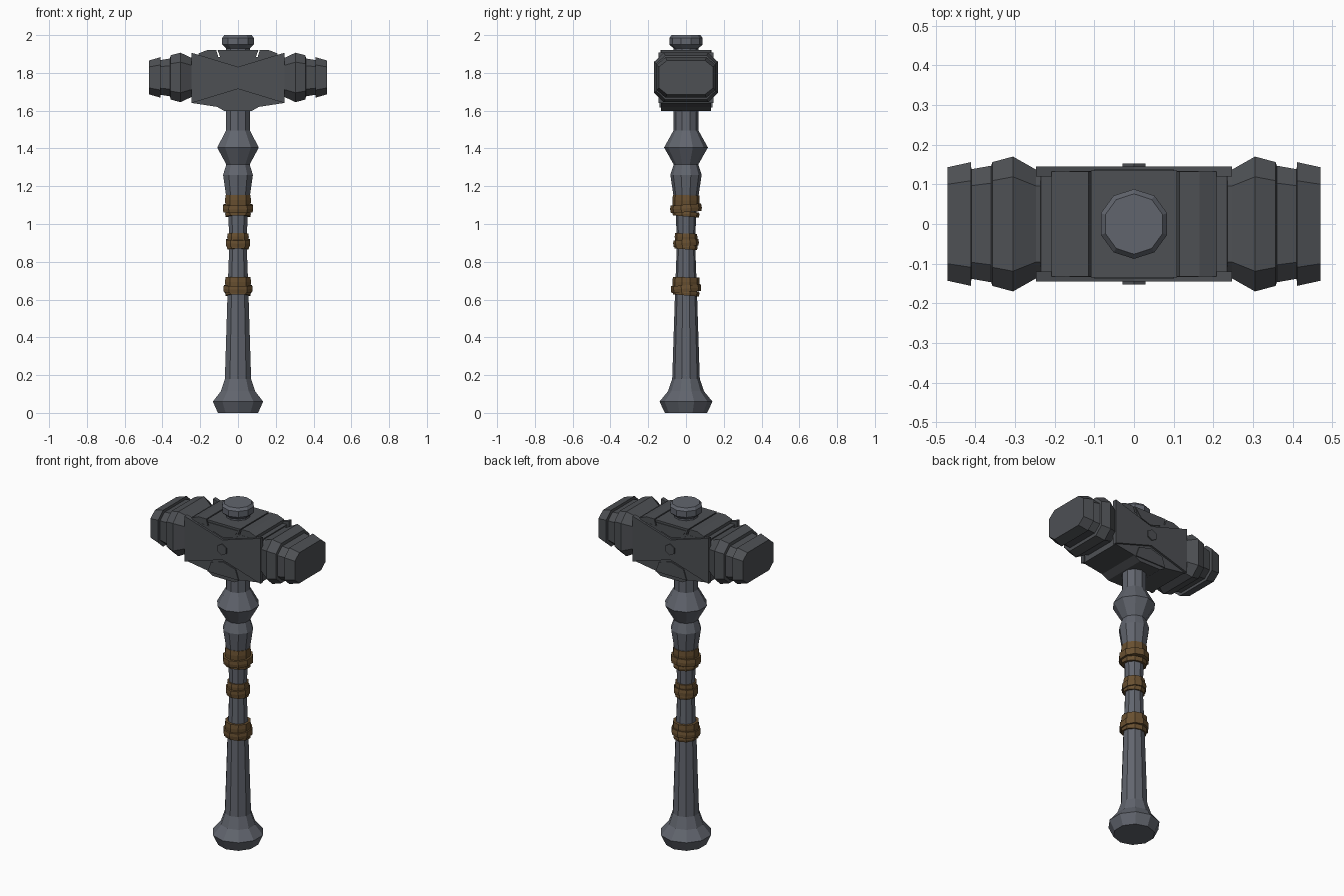
import bpy, bmesh, math
from mathutils import Matrix, Vector

if "Cube" in bpy.data.objects:
    bpy.data.objects.remove(bpy.data.objects["Cube"])


def material(name, rgb):
    m = bpy.data.materials.new(name)
    m.diffuse_color = (*rgb, 1)
    m.use_nodes = True
    m.node_tree.nodes["Principled BSDF"].inputs["Base Color"].default_value = m.diffuse_color
    return m


STEEL = material("steel", (0.12, 0.13, 0.155))
IRON = material("dark_iron", (0.075, 0.08, 0.088))
LEATHER = material("leather", (0.14, 0.08, 0.03))


def loft(name, rings, mat, matrix=Matrix.Identity(4)):
    """Skin equal-length rings of points and cap both ends."""
    bm = bmesh.new()
    loops = [[bm.verts.new(Vector(p)) for p in ring] for ring in rings]
    n = len(loops[0])
    for a, b in zip(loops, loops[1:]):
        for i in range(n):
            bm.faces.new((a[i], a[(i + 1) % n], b[(i + 1) % n], b[i]))
    bm.faces.new(loops[0])
    bm.faces.new(loops[-1])
    bm.transform(matrix)
    bmesh.ops.recalc_face_normals(bm, faces=bm.faces)
    me = bpy.data.meshes.new(name)
    bm.to_mesh(me)
    bm.free()
    me.materials.append(mat)
    ob = bpy.data.objects.new(name, me)
    bpy.context.collection.objects.link(ob)
    return ob


def lathe(name, profile, mat, matrix=Matrix.Identity(4), n=10):
    ang = [math.pi / 2 + math.tau * i / n for i in range(n)]
    rings = [[(r * math.cos(a), r * math.sin(a), z) for a in ang] for r, z in profile]
    return loft(name, rings, mat, matrix)


def prism(name, outline, depth, mat):
    """XZ outline extruded symmetrically along y."""
    return loft(name, [[(x, y, z) for x, z in outline] for y in (-depth, depth)], mat)


def mirrored(pts):
    return pts + [(-x, z) for x, z in reversed(pts)]


# Handle and top knob
lathe("handle", [(0.112, 0), (0.14, 0.06), (0.095, 0.115), (0.073, 0.18),
                 (0.058, 0.64), (0.048, 0.9), (0.056, 1.1), (0.068, 1.16),
                 (0.083, 1.26), (0.065, 1.315), (0.116, 1.405), (0.066, 1.495),
                 (0.066, 1.65)], STEEL)
lathe("top_knob", [(0.066, 1.88), (0.066, 1.93), (0.088, 1.95),
                   (0.088, 1.985), (0.076, 2.0)], STEEL)

# Leather wraps: stacked, slightly tilted bands
WRAPS = [(1.125, 0.072, 0.055, 1), (1.083, 0.084, 0.04, -4), (1.053, 0.071, 0.026, 5),
         (0.932, 0.06, 0.036, 2), (0.9, 0.068, 0.036, -4), (0.878, 0.061, 0.024, 4),
         (0.693, 0.072, 0.05, 1), (0.658, 0.081, 0.036, -4), (0.635, 0.071, 0.026, 5)]
for i, (z, r, h, tilt) in enumerate(WRAPS):
    m = Matrix.Translation((0, 0, z)) @ Matrix.Rotation(math.radians(-tilt), 4, 'X')
    lathe(f"leather_wrap_{i + 1}", [(r * 0.97, -h / 2), (r, 0), (r * 0.97, h / 2)], LEATHER, m)

# Head core, with angled underside
prism("head_core", mirrored([(0.235, 1.885), (0.24, 1.64), (0.11, 1.62), (0.07, 1.597)]),
      0.133, IRON)
# Raised pieces on top
prism("top_centre_plate", mirrored([(0.108, 1.92), (0.085, 1.86)]), 0.135, IRON)
for s in (-1, 1):
    prism("top_wedge", [(s * 0.115, 1.92), (s * 0.165, 1.92), (s * 0.208, 1.903),
                        (s * 0.208, 1.87), (s * 0.1, 1.87)], 0.132, IRON)

# Bow-tie face plates, notch inserts and bolts on the front and back
for s, side in ((-1, "front"), (1, "back")):
    bow = [(-0.247, 1.907), (0, 1.832), (0.247, 1.907), (0.247, 1.64), (0, 1.715), (-0.247, 1.64)]
    loft(side + "_bow_plate", [[(x, s * y, z) for x, z in bow] for y in (0.12, 0.145)], IRON)
    for label, outline in (
            ("upper", [(-0.1, 1.908), (0.1, 1.908), (0.065, 1.863), (0, 1.843), (-0.065, 1.863)]),
            ("lower", [(-0.1, 1.618), (0.1, 1.618), (0.08, 1.677), (0, 1.7), (-0.08, 1.677)])):
        loft(f"{side}_{label}_insert",
             [[(x, s * y, z) for x, z in outline] for y in (0.12, 0.139)], IRON)
    m = Matrix.Translation((0, s * 0.14, 1.777)) @ Matrix.Rotation(math.pi / 2, 4, 'X')
    lathe(side + "_bolt", [(0.033, -0.012), (0.033, 0.012)], IRON, m, 6)


# Chamfered striking ends
def octagon(x, hy, hz):
    cy, cz = hy * 0.7, hz * 0.62
    q = [(hy, cz), (cy, hz), (-cy, hz), (-hy, cz), (-hy, -cz), (-cy, -hz), (cy, -hz), (hy, -cz)]
    return [(x, y, 1.776 + z) for y, z in q]


STATIONS = [(0.2, 0.135, 0.1), (0.247, 0.137, 0.104), (0.305, 0.17, 0.131),
            (0.357, 0.156, 0.117), (0.36, 0.147, 0.1), (0.41, 0.138, 0.092),
            (0.411, 0.156, 0.107), (0.47, 0.143, 0.09)]
for s, side in ((-1, "left"), (1, "right")):
    loft(side + "_striking_end", [octagon(s * x, hy, hz) for x, hy, hz in STATIONS], IRON)
